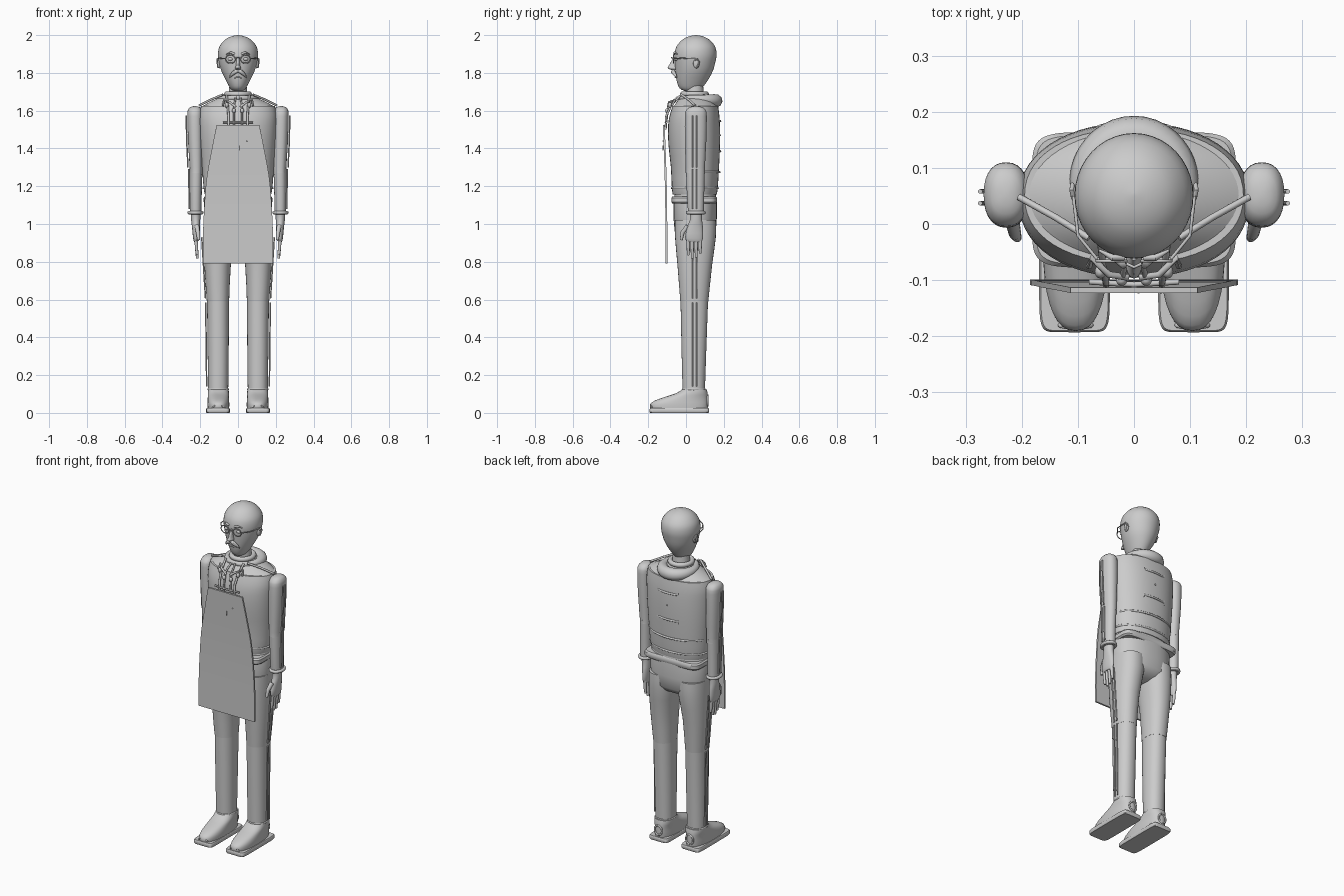
import bpy, bmesh, math
from mathutils import Vector


def add_mesh(name, bm):
    bmesh.ops.recalc_face_normals(bm, faces=bm.faces)
    me = bpy.data.meshes.new(name)
    bm.to_mesh(me)
    bm.free()
    ob = bpy.data.objects.new(name, me)
    bpy.context.collection.objects.link(ob)
    return ob


def catmull(rows, sub):
    out = []
    for i in range(len(rows) - 1):
        p = [rows[max(0, min(len(rows) - 1, i + k))] for k in (-1, 0, 1, 2)]
        for s in range(sub):
            t = s / sub
            out.append([0.5 * (2 * b + (c - a) * t + (2*a - 5*b + 4*c - d) * t*t
                        + (3*b - a - 3*c + d) * t**3) for a, b, c, d in zip(*p)])
    return out + [list(rows[-1])]


def loft(name, rows, n=2.0, sub=1, seg=40):
    """rows: z, x centre, y front, y back, half width; n = superellipse power"""
    bm = bmesh.new()
    rings = []
    for z, cx, y0, y1, rx in catmull(rows, sub):
        ring = []
        for k in range(seg):
            a = 2 * math.pi * k / seg
            c, s = math.cos(a), math.sin(a)
            ring.append(bm.verts.new((cx + rx * math.copysign(abs(c) ** (2 / n), c),
                        (y0 + y1) / 2 + (y1 - y0) / 2 * math.copysign(abs(s) ** (2 / n), s), z)))
        rings.append(ring)
    for a, b in zip(rings, rings[1:]):
        for k in range(seg):
            bm.faces.new((a[k], a[(k + 1) % seg], b[(k + 1) % seg], b[k]))
    bm.faces.new(rings[0])
    bm.faces.new(rings[-1])
    return add_mesh(name, bm)


def tube(name, pts, r, closed=False, radii=None):
    cu = bpy.data.curves.new(name, 'CURVE')
    cu.dimensions = '3D'
    cu.bevel_depth = r
    cu.bevel_resolution = 3
    cu.use_fill_caps = True
    sp = cu.splines.new('POLY')
    sp.points.add(len(pts) - 1)
    for i, p in enumerate(pts):
        sp.points[i].co = (*p, 1)
        sp.points[i].radius = radii[i] if radii else 1
    sp.use_cyclic_u = closed
    ob = bpy.data.objects.new(name, cu)
    bpy.context.collection.objects.link(ob)
    return ob


def ball(name, c, s):
    bm = bmesh.new()
    bmesh.ops.create_uvsphere(bm, u_segments=20, v_segments=12, radius=1)
    bmesh.ops.scale(bm, vec=s, verts=bm.verts)
    bmesh.ops.translate(bm, vec=c, verts=bm.verts)
    return add_mesh(name, bm)


def ellipse(c, rx, ry, n=32, plane='XY'):
    out = []
    for k in range(n):
        a = 2 * math.pi * k / n
        u, v = rx * math.cos(a), ry * math.sin(a)
        out.append(Vector(c) + Vector((u, v, 0) if plane == 'XY' else (u, 0, v)))
    return out


# Head, neck
loft("head", [(1.705, 0, -.01, .07, .028), (1.72, 0, -.035, .085, .042), (1.76, 0, -.05, .115, .064),
     (1.81, 0, -.056, .142, .088), (1.86, 0, -.06, .156, .102), (1.90, 0, -.061, .162, .106),
     (1.94, 0, -.05, .154, .098), (1.975, 0, -.02, .125, .07), (1.993, 0, .015, .09, .036),
     (2.0, 0, .05, .056, .003)], sub=3)
loft("neck", [(1.62, 0, -.005, .1, .055), (1.74, 0, 0, .09, .045)])
# Face
loft("nose", [(1.815, 0, -.075, -.04, .008), (1.825, 0, -.097, -.04, .015), (1.84, 0, -.09, -.04, .011),
     (1.885, 0, -.065, -.045, .006)], sub=3, seg=16)
tube("glasses_bridge", [(-.013, -.071, 1.878), (0, -.077, 1.882), (.013, -.071, 1.878)], .003)
tube("mouth", [(-.018, -.05, 1.775), (0, -.056, 1.777), (.018, -.05, 1.775)], .004)
for s in (-1, 1):
    tube("glasses_rim", ellipse((s * .04, -.066, 1.873), .026, .022, plane='XZ'), .0028, True)
    tube("glasses_temple", [(s * .066, -.062, 1.876), (s * .1, -.02, 1.878), (s * .108, .05, 1.875)], .003)
    ball("eye", (s * .04, -.05, 1.873), (.014, .010, .009))
    tube("eyebrow", [(s * .018, -.06, 1.9), (s * .038, -.06, 1.908), (s * .062, -.047, 1.9)], .006,
         radii=[1, 1, .4])
    tube("moustache", [(0, -.066, 1.812), (s * .018, -.068, 1.805), (s * .034, -.058, 1.79),
         (s * .045, -.048, 1.775)], .012, radii=[.7, 1, .7, .15])
    ball("ear", (s * .1, .055, 1.85), (.01, .017, .026))
    tube("ear_rim", [(s * .108, .045, 1.865), (s * .111, .06, 1.873), (s * .11, .07, 1.858),
         (s * .106, .058, 1.828)], .004)

# Torso, shoulder yoke and trousers top
loft("jumper", [(1.155, 0, -.07, .163, .175), (1.19, 0, -.075, .168, .182), (1.3, 0, -.08, .175, .19),
     (1.42, 0, -.093, .18, .2), (1.52, 0, -.095, .18, .205), (1.58, 0, -.085, .176, .205),
     (1.625, 0, -.07, .17, .195)], n=2.2, sub=2, seg=56)
loft("shoulder_yoke", [(1.622, 0, -.066, .168, .192), (1.645, 0, -.05, .155, .15), (1.675, 0, -.03, .13, .085)],
     sub=2, seg=56)
tube("jumper_hem", ellipse((0, .047, 1.19), .183, .121, 48), .006, True)
loft("hips", [(.91, 0, .01, .09, .1), (.93, 0, -.035, .135, .145), (.96, 0, -.06, .158, .172),
     (1.03, 0, -.066, .163, .178), (1.12, 0, -.066, .163, .18), (1.16, 0, -.06, .158, .17)], n=2.3, seg=48)
loft("waist_belt", [(1.108, 0, -.072, .158, .175), (1.116, 0, -.078, .164, .182), (1.138, 0, -.078, .164, .182),
     (1.146, 0, -.072, .158, .175)], n=7, seg=64)

# Collar roll, thick behind and thin in front
pts, rad = [], []
for k in range(40):
    a = 2 * math.pi * k / 40
    b = (1 + math.sin(a)) / 2
    pts.append((.09 * math.cos(a), .062 + .095 * math.sin(a), 1.668 - .016 * b))
    rad.append(.35 + .65 * b)
tube("collar_roll", pts, .036, True, rad)
tube("stand_collar", ellipse((0, .045, 1.688), .06, .062), .014, True)

# Shoulder seams and chest cords
tube("chest_bar", [(-.08, -.103, 1.538), (0, -.108, 1.538), (.08, -.103, 1.538)], .005)
for s in (-1, 1):
    tube("shoulder_seam", [(s * .08, -.025, 1.685), (s * .14, .012, 1.66), (s * .205, .048, 1.628)], .006)
    tube("bib_strap", [(s * .05, -.108, 1.5), (s * .05, -.105, 1.57), (s * .055, -.078, 1.63),
         (s * .06, -.03, 1.68)], .006)
    tube("collar_cord", [(s * .012, -.045, 1.672), (s * .02, -.092, 1.63), (s * .022, -.106, 1.52)], .005)
    tube("cord_tie", [(s * .012, -.095, 1.62), (s * .045, -.09, 1.645), (s * .075, -.06, 1.655),
         (s * .08, -.075, 1.625)], .006)
    ball("cord_knot", (s * .022, -.1, 1.6), (.01, .01, .013))
    ball("strap_button", (s * .06, -.085, 1.63), (.01, .012, .014))

# Apron
prof = [(.79, .185, -.104), (.95, .185, -.104), (1.1, .178, -.105), (1.25, .165, -.108), (1.4, .138, -.113),
        (1.525, .113, -.118)]
bm = bmesh.new()
grid = []
for z, w, y in catmull(prof, 3):
    grid.append([bm.verts.new((w * u / 10, y + .034 * abs(w * u / 1900) ** 3 * 1000, z)) for u in range(-10, 11)])
for a, b in zip(grid, grid[1:]):
    for i in range(20):
        bm.faces.new((a[i], a[i + 1], b[i + 1], b[i]))
apron = add_mesh("apron", bm)
sol = apron.modifiers.new("thickness", 'SOLIDIFY')
sol.thickness = .01
sol.offset = 0
tube("apron_stitch", [(.008, -.121, 1.39), (.008, -.121, 1.415)], .003)
ball("apron_stud", (.048, -.121, 1.44), (.003, .003, .003))

# Back pocket and back seam
for z, w in ((1.385, .085), (1.545, .085)):
    tube("pocket_bar", [(w * u / 6, .181 - .02 * (u / 6) ** 2, z) for u in range(-6, 7)], .006)
for s in (-1, 1):
    tube("pocket_edge", [(s * .07, .168, 1.37), (s * .07, .168, 1.56)], .005)
ball("pocket_stud", (0, .18, 1.47), (.005, .006, .005))
seam = [(.188 * math.cos(a), .047 + .13 * math.sin(a), 1.275)
        for a in [math.radians(20 + 140 * k / 24) for k in range(25)]]
tube("back_seam", seam, .006)

for s in (-1, 1):
    # Arms and hands
    loft("upper_arm", [(1.27, s * .222, -.002, .1, .033), (1.3, s * .222, -.002, .1, .034),
         (1.45, s * .226, -.006, .108, .039), (1.57, s * .228, -.006, .11, .04), (1.6, s * .228, 0, .106, .038),
         (1.618, s * .228, .018, .088, .026), (1.624, s * .228, .045, .06, .006)], n=2.3, sub=2, seg=28)
    loft("forearm", [(1.05, s * .224, .012, .094, .03), (1.15, s * .224, .005, .096, .032),
         (1.29, s * .222, 0, .1, .034)], n=2.2, sub=2, seg=28)
    tube("cuff", ellipse((s * .225, .052, 1.06), .034, .044, 28), .009, True)
    loft("hand", [(.905, s * .222, .008, .082, .01), (.925, s * .222, -.005, .09, .016),
         (.98, s * .222, .005, .09, .021), (1.02, s * .224, .02, .085, .024), (1.06, s * .224, .02, .085, .026)],
         sub=2, seg=24)
    for i, z in enumerate((.835, .818, .822, .845)):
        y = .012 + i * .021
        tube("finger", [(s * .222, y, .94), (s * .22, y, .88), (s * .216, y, z)], .009, radii=[1.1, 1, .75])
    tube("thumb", [(s * .218, .01, .99), (s * .212, -.018, .955), (s * .208, -.025, .915)], .011,
         radii=[1.2, 1, .7])
    for y in (.037, .058):
        tube("sleeve_stripe", [(s * .265, y, 1.3), (s * .272, y, 1.45), (s * .274, y, 1.575)], .004)
        tube("forearm_stripe", [(s * .258, y, 1.08), (s * .261, y, 1.29)], .004)
        tube("thigh_stripe", [(s * .172, y, .605), (s * .181, y, .75), (s * .192, y, .93)], .004)
        tube("shin_stripe", [(s * .166, y, .14), (s * .171, y, .585)], .004)
    # Legs
    loft("thigh", [(.59, s * .106, -.03, .118, .059), (.78, s * .108, -.045, .138, .07),
         (.93, s * .098, -.058, .158, .082), (1.02, s * .095, -.058, .158, .082)], n=2.2, sub=2, seg=32)
    loft("shin", [(.11, s * .105, -.018, .1, .053), (.35, s * .105, -.024, .108, .056),
         (.6, s * .106, -.029, .117, .058)], n=2.2, sub=2, seg=32)
    tube("trouser_cuff", ellipse((s * .105, .041, .125), .051, .057), .006, True)
    # Shoes
    loft("sole", [(0, s * .106, -.19, .119, .06), (.004, s * .106, -.193, .122, .063),
         (.02, s * .106, -.193, .122, .063), (.025, s * .106, -.19, .119, .06)], n=9, seg=48)
    loft("shoe", [(.02, s * .104, -.188, .114, .057), (.045, s * .104, -.19, .117, .058),
         (.065, s * .104, -.165, .117, .057), (.085, s * .104, -.11, .116, .056),
         (.105, s * .104, -.05, .114, .056), (.125, s * .104, -.02, .11, .054)], n=2.4, sub=2, seg=36)
    tube("heel_ring", ellipse((s * .104, .115, .065), .024, .028, 24, 'XZ'), .005, True)
    tube("toe_trim", [(s * .104 + .028 * math.cos(math.pi * k / 8), -.186 + .006 * abs(k - 4) / 4,
         .026 + .016 * math.sin(math.pi * k / 8)) for k in range(9)], .004)

# Turn cords into meshes and smooth everything
bpy.ops.object.select_all(action='SELECT')
bpy.context.view_layer.objects.active = apron
bpy.ops.object.convert(target='MESH')
bpy.ops.object.shade_smooth_by_angle(angle=math.radians(40))
